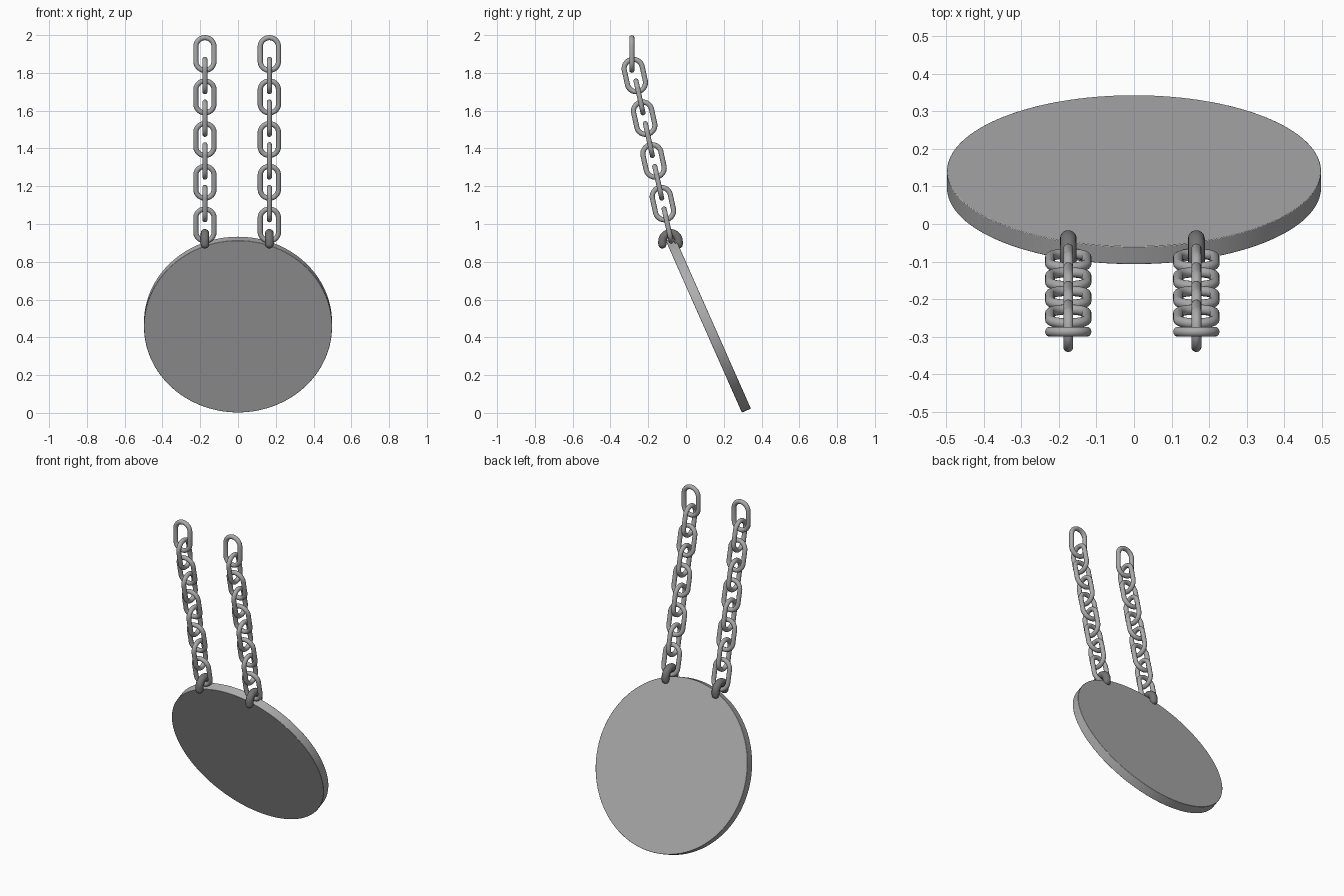
import bpy, math
from mathutils import Matrix, Vector

if "Cube" in bpy.data.objects:
    bpy.data.objects.remove(bpy.data.objects["Cube"])


def material(name, v):
    m = bpy.data.materials.new(name)
    m.diffuse_color = (v, v, v, 1)
    m.use_nodes = True
    m.node_tree.nodes["Principled BSDF"].inputs["Base Color"].default_value = m.diffuse_color
    return m


stone = material("plate grey", 0.42)
steel = material("chain grey", 0.40)
dark = material("dark ring grey", 0.17)


def finish(ob, name, mat):
    ob.name = name
    ob.data.materials.clear()
    ob.data.materials.append(mat)
    bpy.ops.object.shade_smooth_by_angle(angle=math.radians(40))


# Tilted round plate
TILT = math.atan2(0.405, 0.914)
bpy.ops.mesh.primitive_cylinder_add(vertices=128, radius=0.498, depth=0.052,
                                    location=(0, 0.118, 0.4675),
                                    rotation=(math.pi / 2 + TILT, 0, 0))
plate = bpy.context.object
bev = plate.modifiers.new("soft_rim", 'BEVEL')
bev.width = 0.002
bev.segments = 2
finish(plate, "round_plate", stone)


# Oval chain link: a torus stretched along z, wide in x or in y
def link(name, x, y, z, tilt, sideways):
    bpy.ops.mesh.primitive_torus_add(major_radius=0.0485, minor_radius=0.0135,
                                     major_segments=32, minor_segments=14)
    ob = bpy.context.object
    ob.data.transform(Matrix.Rotation(math.pi / 2, 4, 'X')
                      @ Matrix.Rotation(math.pi / 32, 4, 'Z'))
    for v in ob.data.vertices:
        v.co.z += math.copysign(0.038, v.co.z)
    turn = Matrix.Rotation(math.pi / 2 if sideways else 0, 4, 'Z')
    ob.data.transform(Matrix.Rotation(tilt, 4, 'X') @ turn)
    ob.location = (x, y, z)
    finish(ob, name, steel)


# Thick U-shaped ring that clamps over the plate rim, with rounded feet
def clamp(name, x):
    r, R, foot = 0.0225, 0.043, 0.015
    half = [(R * math.sin(a), R * math.cos(a), 1.0)
            for a in [i * math.pi / 24 for i in range(13)]]
    for i in range(7):
        a = i * math.radians(88) / 6
        half.append((R, -foot - r * math.sin(a), math.cos(a)))
    pts = [(-y, z, s) for y, z, s in reversed(half[1:])] + half
    cu = bpy.data.curves.new(name, 'CURVE')
    cu.dimensions = '3D'
    cu.bevel_depth = r
    cu.bevel_resolution = 5
    cu.use_fill_caps = True
    sp = cu.splines.new('POLY')
    sp.points.add(len(pts) - 1)
    for p, (y, z, s) in zip(sp.points, pts):
        p.co = (0, y, z, 1)
        p.radius = s
    ob = bpy.data.objects.new(name, cu)
    ob.location = (x, -0.082, 0.908)
    bpy.context.collection.objects.link(ob)
    bpy.ops.object.select_all(action='DESELECT')
    ob.select_set(True)
    bpy.context.view_layer.objects.active = ob
    bpy.ops.object.convert(target='MESH')
    finish(bpy.context.object, name, dark)


# Two chains: an upright top link, then eight leaning links and the clamp
LEAN = math.atan2(0.0495, 0.226)
for side, x in (("left", -0.175), ("right", 0.166)):
    link(side + "_chain_top_link", x, -0.287, 1.90, 0, False)
    for i in range(8):
        link(f"{side}_chain_link_{i + 1}", x, -0.271 + 0.0248 * i,
             1.786 - 0.113 * i, LEAN, i % 2 == 0)
    clamp(side + "_rim_clamp", x)
